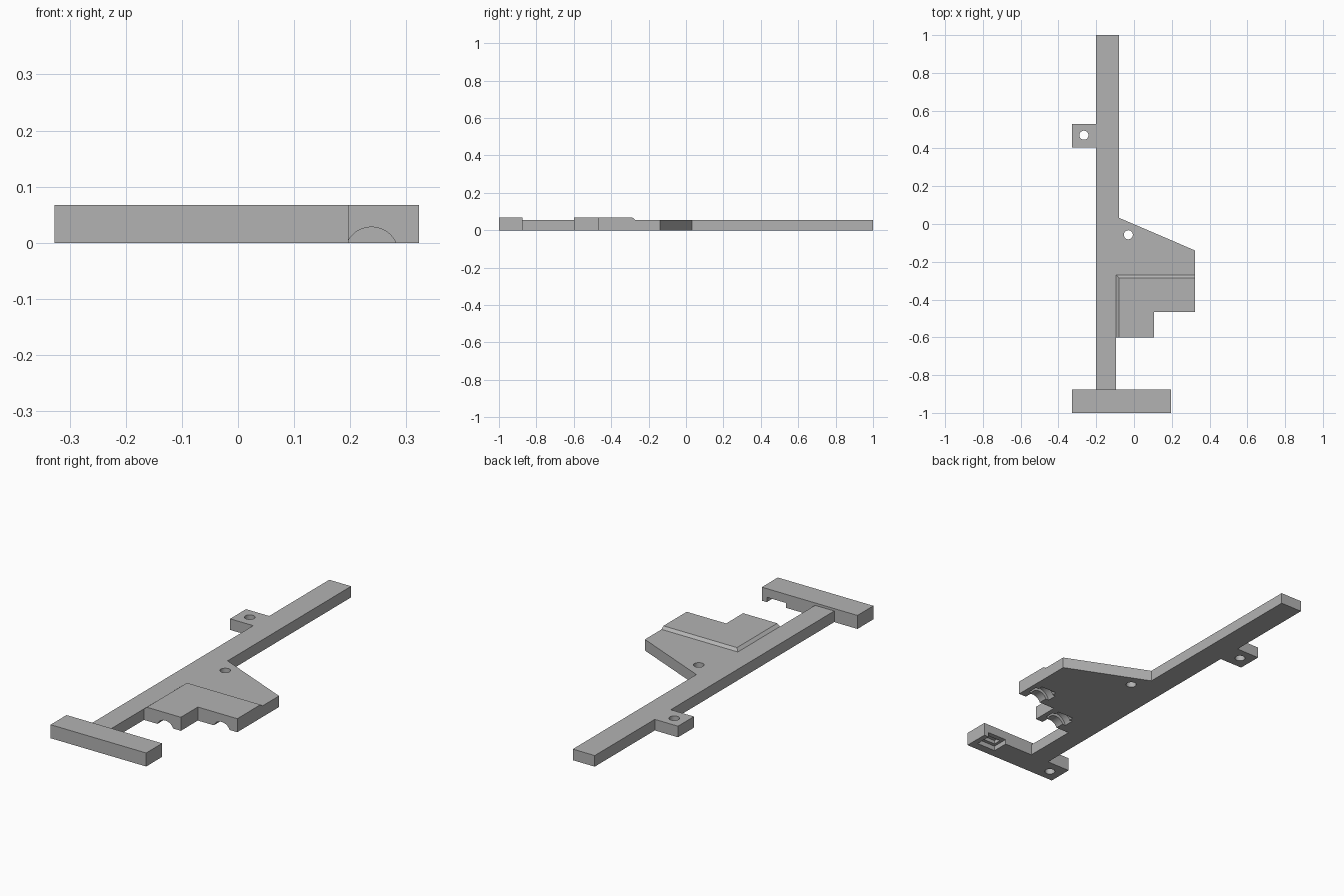
import bpy, bmesh
from math import radians

if "Cube" in bpy.data.objects:
    bpy.data.objects.remove(bpy.data.objects["Cube"])

grey = bpy.data.materials.new("plain grey")
grey.use_nodes = True
colour = (0.45, 0.45, 0.45, 1)
grey.diffuse_color = colour
grey.node_tree.nodes["Principled BSDF"].inputs["Base Color"].default_value = colour

FRAME_TOP, FULL_TOP = 0.055, 0.067


def loft(name, bottom, top, z0, z1):
    """Solid between two matching outlines."""
    bm = bmesh.new()
    low = [bm.verts.new((x, y, z0)) for x, y in bottom]
    high = [bm.verts.new((x, y, z1)) for x, y in top]
    bm.faces.new(low)
    bm.faces.new(high)
    for i in range(len(low)):
        j = (i + 1) % len(low)
        bm.faces.new((low[i], low[j], high[j], high[i]))
    bmesh.ops.recalc_face_normals(bm, faces=bm.faces)
    mesh = bpy.data.meshes.new(name)
    bm.to_mesh(mesh)
    bm.free()
    mesh.materials.append(grey)
    obj = bpy.data.objects.new(name, mesh)
    bpy.context.collection.objects.link(obj)
    return obj


def block(name, x0, x1, y0, y1, z0, z1):
    outline = [(x0, y0), (x1, y0), (x1, y1), (x0, y1)]
    return loft(name, outline, outline, z0, z1)


def rod(radius, depth, location, lying=False):
    bpy.ops.mesh.primitive_cylinder_add(
        vertices=48, radius=radius, depth=depth, location=location,
        rotation=(radians(90) if lying else 0, 0, 0))
    obj = bpy.context.object
    obj.data.materials.append(grey)
    return obj


def carve(target, cutters):
    """Subtract the cutters, then discard them."""
    bpy.ops.object.select_all(action='DESELECT')
    bpy.context.view_layer.objects.active = target
    target.select_set(True)
    for cutter in cutters:
        cutter.hide_render = True
        mod = target.modifiers.new("cut", 'BOOLEAN')
        mod.operation = 'DIFFERENCE'
        mod.solver = 'EXACT'
        mod.object = cutter
        bpy.ops.object.modifier_apply(modifier=mod.name)
        bpy.data.objects.remove(cutter)
    bpy.ops.object.shade_smooth_by_angle(angle=radians(30))


# Long bar with screw tab and angled side plate
outline = [(-0.2, -0.875), (-0.095, -0.875), (-0.095, -0.6), (0.107, -0.6),
           (0.107, -0.467), (0.323, -0.467), (0.323, -0.14), (-0.08, 0.033),
           (-0.08, 1), (-0.2, 1), (-0.2, 0.53), (-0.327, 0.53),
           (-0.327, 0.405), (-0.2, 0.405)]
frame = loft("main_frame", outline, outline, 0, FRAME_TOP)

# Screw holes and stepped shaft grooves under the plate
cuts = [rod(0.024, 0.3, (-0.265, 0.47, 0)), rod(0.024, 0.3, (-0.03, -0.057, 0))]
for x, edge in ((0.238, -0.467), (0.022, -0.6)):
    cuts.append(rod(0.048, 0.16, (x, edge + 0.04, -0.02), lying=True))
    cuts.append(rod(0.064, 0.05, (x, edge + 0.07, -0.02), lying=True))
carve(frame, cuts)


# Raised pad with chamfered inner edges
def pad_outline(left, back):
    return [(left, -0.6), (0.107, -0.6), (0.107, -0.467),
            (0.323, -0.467), (0.323, back), (left, back)]


loft("raised_pad", pad_outline(-0.095, -0.27), pad_outline(-0.08, -0.285),
     FRAME_TOP, FULL_TOP)

# Front crossbar with blind screw hole and stepped pocket
crossbar = block("front_crossbar", -0.327, 0.197, -1, -0.875, 0, FULL_TOP)
carve(crossbar, [
    rod(0.024, 0.1, (-0.265, -0.94, 0)),
    block("pocket_cutter", 0.065, 0.17, -0.957, -0.8, -0.1, 0.024),
    block("slot_cutter", 0.08, 0.155, -0.94, -0.9, -0.1, 0.042),
])
